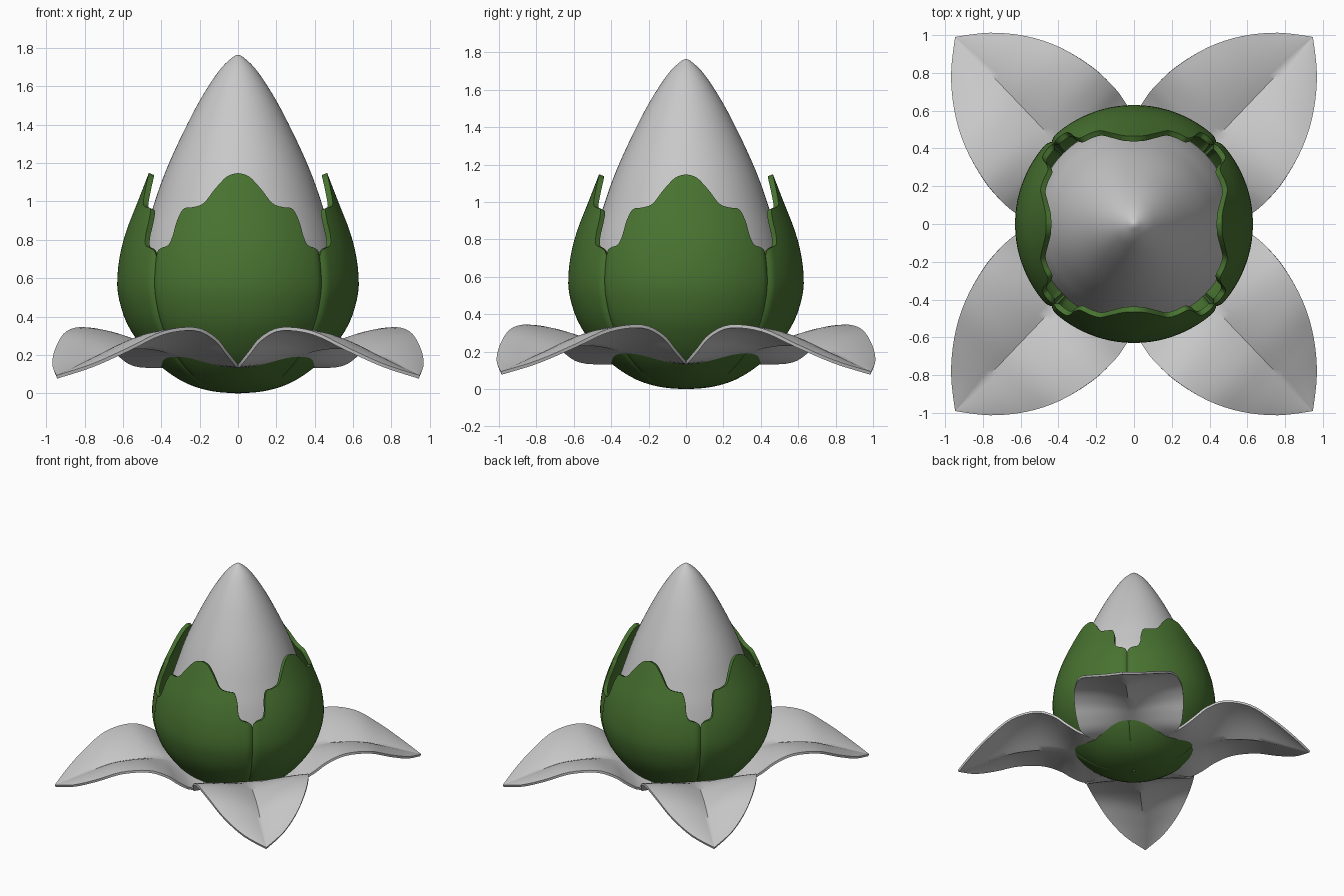
import bpy, bmesh, math
from mathutils import Matrix

if "Cube" in bpy.data.objects:
    bpy.data.objects.remove(bpy.data.objects["Cube"], do_unlink=True)


def material(name, rgb):
    m = bpy.data.materials.new(name)
    m.use_nodes = True
    m.diffuse_color = (*rgb, 1)
    bsdf = next(n for n in m.node_tree.nodes if n.type == "BSDF_PRINCIPLED")
    bsdf.inputs["Base Color"].default_value = (*rgb, 1)
    bsdf.inputs["Roughness"].default_value = 0.6
    return m


grey = material("petal_grey", (0.58, 0.58, 0.58))
green = material("sepal_green", (0.065, 0.17, 0.03))


def spline(pts, steps):
    """Catmull-Rom curve through points of any dimension."""
    ext = [pts[0]] + pts + [pts[-1]]
    out = []
    for a, b, c, d in zip(ext, ext[1:], ext[2:], ext[3:]):
        for k in range(steps):
            t = k / steps
            out.append(tuple(
                q + t * ((r - p) + t * ((2 * p - 5 * q + 4 * r - s)
                         + t * (3 * q - p - 3 * r + s))) / 2
                for p, q, r, s in zip(a, b, c, d)))
    return out + [pts[-1]]


def sheet(name, rows, mat, thickness=0, matrix=None, angle=40):
    """Grid surface from rows of points, optionally thickened."""
    bm = bmesh.new()
    grid = [[bm.verts.new(p) for p in row] for row in rows]
    for r0, r1 in zip(grid, grid[1:]):
        for i in range(len(r0) - 1):
            bm.faces.new((r0[i], r0[i + 1], r1[i + 1], r1[i]))
    if matrix:
        bm.transform(matrix)
    bmesh.ops.remove_doubles(bm, verts=bm.verts, dist=1e-4)
    bmesh.ops.recalc_face_normals(bm, faces=bm.faces)
    me = bpy.data.meshes.new(name)
    bm.to_mesh(me)
    bm.free()
    ob = bpy.data.objects.new(name, me)
    bpy.context.collection.objects.link(ob)
    me.materials.append(mat)
    bpy.ops.object.select_all(action="DESELECT")
    ob.select_set(True)
    bpy.context.view_layer.objects.active = ob
    if thickness:
        mod = ob.modifiers.new("thickness", "SOLIDIFY")
        mod.thickness = thickness
        mod.offset = 0
        bpy.ops.object.modifier_apply(modifier=mod.name)
    bpy.ops.object.shade_smooth_by_angle(angle=math.radians(angle))
    return ob


# Closed bud: a lathed profile of (radius, height)
bud = spline([(0, 1.765), (0.03, 1.75), (0.1, 1.68), (0.2, 1.525), (0.3, 1.33),
              (0.38, 1.15), (0.44, 0.98), (0.5, 0.78), (0.53, 0.57),
              (0.47, 0.33), (0.28, 0.14), (0, 0.06)], 5)
turns = [2 * math.pi * i / 64 for i in range(65)]
sheet("bud", [[(r * math.cos(a), r * math.sin(a), z) for a in turns]
              for r, z in bud], grey)

# Sepals: quarter shells of a lathed cup, each with a notched, pointed top
THICK = 0.03
cup = spline([(0.012, 0.015), (0.13, 0.025), (0.25, 0.06), (0.36, 0.125),
              (0.46, 0.215), (0.555, 0.35), (0.6, 0.47), (0.615, 0.58),
              (0.6, 0.72), (0.565, 0.85), (0.51, 0.99), (0.45, 1.145)], 8)


def cup_at(u):
    i = min(int(u), len(cup) - 2)
    f = u - i
    return [p + (q - p) * f for p, q in zip(cup[i], cup[i + 1])]


def cup_param(z):
    for i, (a, b) in enumerate(zip(cup, cup[1:])):
        if b[1] >= z:
            return i + (z - a[1]) / (b[1] - a[1])
    return len(cup) - 1


# Half outline of a sepal top: (degrees from the middle, height)
edge = spline([(0, 1.143), (7, 1.125), (14, 1.06), (20, 0.985), (26, 0.965),
               (32, 0.955), (34.5, 0.89), (35.2, 0.82), (37, 0.77),
               (41, 0.755), (43.5, 0.735), (44.6, 0.69)], 4)
outline = [(-a, z) for a, z in edge[:0:-1]] + edge
ROWS = 32
for k, side in enumerate(("front", "left", "back", "right")):
    columns = []
    for deg, top in outline:
        u_top = cup_param(top)
        curl = 1 - 0.025 * max(0, (abs(deg) - 41) / 3.6) ** 2
        a = math.radians(deg)
        column = []
        for j in range(ROWS + 1):
            r, z = cup_at(u_top * j / ROWS)
            column.append((r * curl * math.sin(a), -r * curl * math.cos(a), z))
        columns.append(column)
    sheet(side + "_sepal", columns, green, THICK,
          Matrix.Rotation(k * math.pi / 2, 4, "Z"), 50)

# Spread petals: (distance out, half width, midrib height, edge height)
stations = spline([(0.15, 0.1, 0.13, 0.14), (0.28, 0.28, 0.15, 0.14),
                   (0.4, 0.385, 0.185, 0.15), (0.5, 0.415, 0.21, 0.21),
                   (0.6, 0.425, 0.23, 0.285), (0.74, 0.415, 0.24, 0.335),
                   (0.93, 0.365, 0.225, 0.315), (1.1, 0.275, 0.175, 0.23),
                   (1.25, 0.15, 0.125, 0.145), (1.37, 0, 0.085, 0.085)], 4)
HALF = 10
for sx, lr in ((1, "left"), (-1, "right")):
    for sy, fb in ((-1, "front"), (1, "back")):
        rows = []
        for s, w, mid, rim in stations:
            row = []
            for i in range(-HALF, HALF + 1):
                t = i / HALF
                u = abs(t)
                # creased midrib with softly arched halves
                z = mid + (rim - mid) * u * (1.6 - 0.6 * u) + 0.06 * w * u * (1 - u)
                x = (s + w * t) * math.sqrt(0.5) * 0.975
                y = (s - w * t) * math.sqrt(0.5) * 1.02
                row.append((sx * x, sy * y, z))
            rows.append(row)
        sheet(fb + "_" + lr + "_petal", rows, grey, 0.018)
